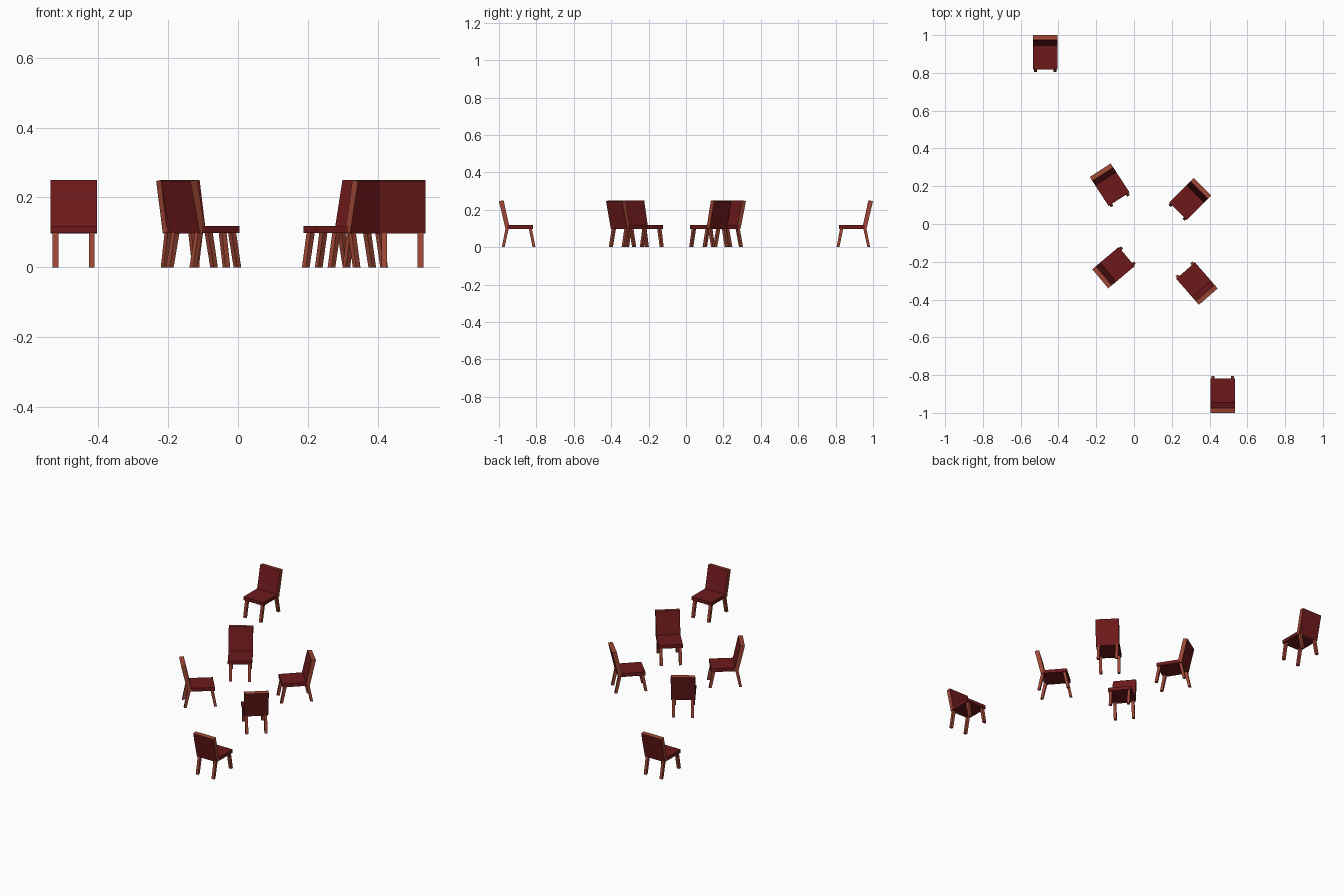
import bpy, bmesh, math
from mathutils import Matrix, Vector

if "Cube" in bpy.data.objects:
    bpy.data.objects.remove(bpy.data.objects["Cube"])


def material(name, rgb):
    m = bpy.data.materials.new(name)
    m.diffuse_color = (*rgb, 1)
    m.use_nodes = True
    m.node_tree.nodes["Principled BSDF"].inputs["Base Color"].default_value = m.diffuse_color
    return m


WOOD = material("reddish brown wood", (0.34, 0.062, 0.035))
RED = material("dark red upholstery", (0.155, 0.010, 0.011))


def prism(name, profile, x0, x1, mats, matrix, rule=None):
    """Extrude a (y, z) profile from x0 to x1; rule picks a material per face."""
    bm = bmesh.new()
    a = [bm.verts.new((x0, y, z)) for y, z in profile]
    b = [bm.verts.new((x1, y, z)) for y, z in profile]
    bm.faces.new(a)
    bm.faces.new(b[::-1])
    n = len(profile)
    for i in range(n):
        j = (i + 1) % n
        bm.faces.new((a[i], b[i], b[j], a[j]))
    bmesh.ops.recalc_face_normals(bm, faces=bm.faces)
    bm.normal_update()
    if rule:
        for f in bm.faces:
            f.material_index = rule(f.normal)
    me = bpy.data.meshes.new(name)
    bm.to_mesh(me)
    bm.free()
    for m in mats:
        me.materials.append(m)
    ob = bpy.data.objects.new(name, me)
    ob.matrix_world = matrix
    bpy.context.collection.objects.link(ob)


HALF = 0.066  # half width of a chair


def chair(tag, x, y, angle):
    mw = Matrix.Translation((x, y, 0)) @ Matrix.Rotation(math.radians(angle), 4, 'Z')
    # padded seat slab
    prism(f"seat_{tag}", [(-0.088, 0.098), (0.05, 0.098), (0.05, 0.118), (-0.088, 0.118)],
          -HALF, HALF, [RED], mw)
    # leaning backrest: red front and rear, wooden rim
    prism(f"backrest_{tag}", [(0.037, 0.1), (0.06, 0.097), (0.095, 0.247), (0.07, 0.25)],
          -HALF, HALF, [WOOD, RED], mw, lambda n: int(abs(n.y) > 0.7))
    # splayed legs
    for side, s in (("left", -1), ("right", 1)):
        lo, hi = sorted((s * 0.044, s * 0.06))
        prism(f"front_leg_{side}_{tag}", [(-0.1, 0), (-0.085, 0), (-0.064, 0.1), (-0.081, 0.1)],
              lo, hi, [WOOD], mw)
        prism(f"back_leg_{side}_{tag}", [(0.065, 0), (0.08, 0), (0.06, 0.1), (0.043, 0.1)],
              lo, hi, [WOOD], mw)


# two outer chairs and a ring of four inner chairs
chair("far_left", -0.47, 0.905, 0)
chair("near_right", 0.47, -0.905, 180)
chair("inner_back_left", -0.127, 0.205, 33)
chair("inner_front_left", -0.106, -0.229, 130)
chair("inner_back_right", 0.296, 0.130, -45)
chair("inner_front_right", 0.331, -0.313, 221)
